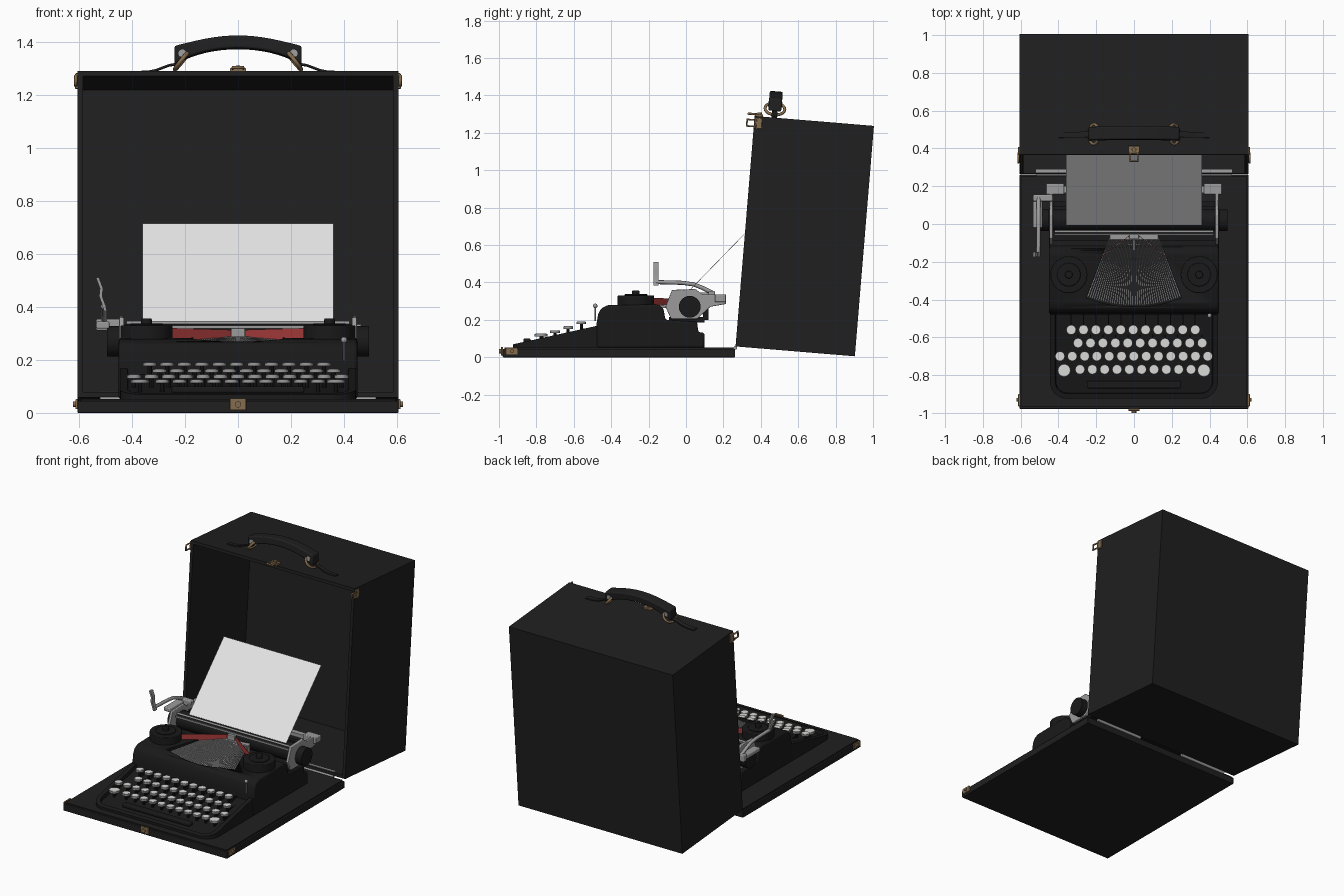
import bpy, bmesh, math
from mathutils import Vector, Matrix

if "Cube" in bpy.data.objects:
    bpy.data.objects.remove(bpy.data.objects["Cube"])

def material(name, r, g, b):
    m = bpy.data.materials.new(name)
    m.diffuse_color = (r, g, b, 1)
    m.use_nodes = True
    m.node_tree.nodes["Principled BSDF"].inputs["Base Color"].default_value = m.diffuse_color
    return m

LEATHER = material("black_leatherette", .014, .014, .014)
BLACK = material("black_enamel", .010, .010, .010)
BRASS = material("aged_brass", .24, .155, .075)
NICKEL = material("nickel", .33, .33, .33)
PAPER = material("paper_white", .78, .78, .78)
RED = material("red_ribbon", .40, .045, .045)
KEYS = material("key_ivory", .70, .70, .68)

def finish(name, bm, mat, bevel=0, smooth=True, segs=3):
    bmesh.ops.recalc_face_normals(bm, faces=bm.faces)
    me = bpy.data.meshes.new(name)
    bm.to_mesh(me)
    bm.free()
    if smooth:
        me.shade_smooth()
        me.set_sharp_from_angle(angle=math.radians(35))
    me.materials.append(mat)
    ob = bpy.data.objects.new(name, me)
    bpy.context.collection.objects.link(ob)
    if bevel:
        mod = ob.modifiers.new("bevel", 'BEVEL')
        mod.width, mod.segments, mod.limit_method = bevel, segs, 'ANGLE'
    return ob

def add_box(bm, x0, x1, y0, y1, z0, z1):
    m = Matrix.Translation(((x0+x1)/2, (y0+y1)/2, (z0+z1)/2)) @ Matrix.Diagonal((x1-x0, y1-y0, z1-z0, 1))
    return bmesh.ops.create_cube(bm, size=1, matrix=m)

def box(name, dims, mat, bevel=0):
    bm = bmesh.new()
    add_box(bm, *dims)
    return finish(name, bm, mat, bevel, smooth=False)

AX = {'x': Matrix.Rotation(math.pi/2, 4, 'Y'), 'y': Matrix.Rotation(math.pi/2, 4, 'X'), 'z': Matrix.Identity(4)}

def add_cyl(bm, c, r, depth, axis='z', segs=32):
    bmesh.ops.create_cone(bm, cap_ends=True, segments=segs, radius1=r, radius2=r, depth=depth,
                          matrix=Matrix.Translation(c) @ AX[axis])

def cyl(name, c, r, depth, mat, axis='z', segs=32):
    bm = bmesh.new()
    add_cyl(bm, c, r, depth, axis, segs)
    return finish(name, bm, mat)

def prism(name, pts, vec, mat, bevel=0):
    """Closed 3D outline pushed along vec."""
    bm = bmesh.new()
    f = bm.faces.new([bm.verts.new(p) for p in pts])
    g = bmesh.ops.extrude_face_region(bm, geom=[f])['geom']
    bmesh.ops.translate(bm, vec=vec, verts=[v for v in g if isinstance(v, bmesh.types.BMVert)])
    return finish(name, bm, mat, bevel)

def tube(name, pts, r, mat, closed=False):
    cu = bpy.data.curves.new(name, 'CURVE')
    cu.dimensions, cu.bevel_depth, cu.bevel_resolution, cu.use_fill_caps = '3D', r, 2, True
    sp = cu.splines.new('POLY')
    sp.points.add(len(pts)-1)
    for p, q in zip(sp.points, pts):
        p.co = (*q, 1)
    sp.use_cyclic_u = closed
    cu.materials.append(mat)
    ob = bpy.data.objects.new(name, cu)
    bpy.context.collection.objects.link(ob)
    return ob

# ---- carrying case base ----
box("case_base", (-.605, .605, -.98, .263, 0, .045), LEATHER, .004)
box("case_base_panel", (-.595, .595, -.97, .255, .04, .053), LEATHER)
box("base_front_latch", (-.03, .03, -.989, -.978, .01, .055), BRASS, .003)
cyl("base_front_latch_knob", (0, -.99, .032), .012, .02, BRASS, 'y', 16)
for s, n in ((-1, "left"), (1, "right")):
    xs = sorted((s*.603, s*.613))
    box(f"base_latch_{n}", (*xs, -.965, -.9, .014, .052), BRASS, .003)
    cyl(f"base_latch_knob_{n}", (s*.612, -.93, .033), .01, .02, BRASS, 'x', 16)

# ---- case lid: built upright at its hinge, then leaned back ----
lid = []
bm = bmesh.new()
add_box(bm, -.605, .605, 0, .64, 0, 1.236)
bm.faces.ensure_lookup_table()
front = min(bm.faces, key=lambda f: f.calc_center_median().y)
bmesh.ops.inset_region(bm, faces=[front], thickness=.02, use_even_offset=True)
g = bmesh.ops.extrude_discrete_faces(bm, faces=[front])['faces']
bmesh.ops.translate(bm, vec=(0, .62, 0), verts=g[0].verts)
lid.append(finish("case_lid", bm, LEATHER, smooth=False))

# arched handle
n = 16
top, bot = [], []
for i in range(n+1):
    t = 2*i/n - 1
    zc, h = 1.353 - .05*t*t, .024 + .010*t**4
    top.append((.24*t, .07, zc + h))
    bot.append((.24*t, .07, zc - h))
lid.append(prism("handle_grip", top + bot[::-1], (0, .07, 0), LEATHER, .008))
for s, nm in ((-1, "left"), (1, "right")):
    ring = [(s*(.212 + .026*math.cos(a)), .105 + .053*math.sin(a), 1.283 - .032*math.cos(a))
            for a in (2*math.pi*k/20 for k in range(20))]
    lid.append(tube(f"handle_ring_{nm}", ring, .008, BRASS, True))
    lid.append(cyl(f"handle_rivet_{nm}", (s*.21, .105, 1.308), .015, .074, NICKEL, 'y', 16))
    path = [(.22, 1.272), (.26, 1.266), (.31, 1.247), (.34, 1.241), (.40, 1.239)]
    strap = [(s*x, .09, z+.004) for x, z in path] + [(s*x, .09, z-.004) for x, z in path[::-1]]
    lid.append(prism(f"handle_strap_{nm}", strap, (0, .03, 0), LEATHER))
    # side latch with its hasp loop
    xs = sorted((s*.603, s*.614))
    lid.append(box(f"lid_latch_{nm}", (*xs, .002, .042, 1.17, 1.228), BRASS, .003))
    hasp = [(s*.612, y, z) for y, z in ((.01, 1.18), (-.038, 1.18), (-.038, 1.215), (.01, 1.215))]
    lid.append(tube(f"lid_hasp_{nm}", hasp, .006, BRASS, True))
    # hinge
    xs = sorted((s*.17, s*.52))
    lid.append(box(f"hinge_leaf_{nm}", (*xs, .006, .022, .019, .023), NICKEL))
    cyl(f"hinge_pin_{nm}", (s*.345, .264, .05), .010, .35, NICKEL, 'x', 12)
lid.append(box("lid_top_latch", (-.03, .03, .002, .045, 1.232, 1.247), BRASS, .003))
lid.append(cyl("lid_top_latch_knob", (0, .025, 1.25), .012, .014, BRASS, 'z', 16))
lid.append(tube("lid_top_hasp", [(x, y, 1.246) for x, y in ((-.02, .01), (-.02, -.035), (.02, -.035), (.02, .01))],
                .006, BRASS, True))
LEAN = Matrix.Translation((0, .265, .058)) @ Matrix.Rotation(math.radians(-4.73), 4, 'X')
for ob in lid:
    ob.matrix_world = LEAN

# ---- keyboard tray: rounded front, sloping top, sunken well ----
r = .09
arc = [(.355 + r*math.cos(a), -.835 - r*math.sin(a)) for a in (math.pi/2*k/8 for k in range(9))]
outline = [(.445, -.43)] + arc + [(-x, y) for x, y in arc[::-1]] + [(-.445, -.43)]
slope = lambda y: .068 + .22*(y + .93)
bm = bmesh.new()
tops = [bm.verts.new((x, y, slope(y))) for x, y in outline]
lows = [bm.verts.new((x, y, .05)) for x, y in outline]
lid_face = bm.faces.new(tops)
bm.faces.new(lows)
for i in range(len(outline)):
    j = (i+1) % len(outline)
    bm.faces.new((tops[i], tops[j], lows[j], lows[i]))
bmesh.ops.recalc_face_normals(bm, faces=bm.faces)
bmesh.ops.inset_region(bm, faces=[lid_face], thickness=.028, use_even_offset=True)
bmesh.ops.inset_region(bm, faces=[lid_face], thickness=.004, use_even_offset=True)
bmesh.ops.translate(bm, vec=(0, 0, -.022), verts=lid_face.verts)
finish("keyboard_tray", bm, BLACK)

# ---- keys ----
rows = [(-.56, .190, [-.333 + .0657*i for i in range(11)]), (-.63, .165, [-.296 + .0657*i for i in range(11)]),
        (-.70, .143, [-.392 + .0652*i for i in range(13)]), (-.77, .125, [-.286 + .0653*i for i in range(10)])]
caps, rings, stems = bmesh.new(), bmesh.new(), bmesh.new()
keys = [(x, y, z, .026) for y, z, xs in rows for x in xs] + [(s*.37, -.775, .125, .034) for s in (-1, 1)]
for x, y, z, rad in keys:
    add_cyl(rings, (x, y, z-.007), rad, .012, 'z', 20)
    add_cyl(caps, (x, y, z-.004), rad-.004, .010, 'z', 20)
    add_cyl(stems, (x, y, z-.035), .008, .05, 'z', 8)
    add_box(stems, x-.003, x+.003, y, -.46, z-.055, z-.035)
finish("key_caps", caps, KEYS)
finish("key_rims", rings, NICKEL)
finish("key_stems", stems, BLACK)
box("space_bar", (-.25, .25, -.87, -.83, .075, .1), BLACK, .008)

# ---- body hood with a fan-shaped opening ----
prof = [(-.478, .05), (-.478, .18), (-.47, .23), (-.455, .26), (-.42, .278), (-.15, .284), (-.12, .26),
        (-.11, .2), (.06, .19), (.065, .135), (.1, .13), (.1, .05)]
hood = prism("hood", [(-.45, y, z) for y, z in prof], (.9, 0, 0), BLACK, .012)
PIVOT, HALF, R0, R1 = .27, .365, .335, .70
polar = lambda rad, a: (rad*math.sin(a), PIVOT - rad*math.cos(a))
angs = [HALF*(2*k/16 - 1) for k in range(17)]
drop = lambda rad: .287 - .03*(rad-R0)/(R1-R0)
fan = [(*polar(R0-.01, a), drop(R0)-.02) for a in angs] + [(*polar(R1+.008, a), drop(R1)-.02) for a in angs[::-1]]
cutter = prism("fan_cutter", fan, (0, 0, .2), BLACK)
cutter.hide_render = True
cutter.hide_set(True)
cut = hood.modifiers.new("fan_opening", 'BOOLEAN')
cut.operation, cut.object, cut.solver = 'DIFFERENCE', cutter, 'EXACT'
box("body_foot", (-.445, .445, -.5, .1, .05, .09), BLACK)

# type bars
bm = bmesh.new()
N = 42
for i in range(N):
    a, w = HALF*.98*(2*i/(N-1) - 1), .0055
    ends = [(rad, a+d, dz) for rad in (R0, R1) for d in (-w, w) for dz in (-.018, 0)]
    v = [bm.verts.new((*polar(rad, an), drop(rad)+dz)) for rad, an, dz in ends]
    for f in ((0, 1, 3, 2), (4, 5, 7, 6), (0, 1, 5, 4), (2, 3, 7, 6), (1, 3, 7, 5), (0, 2, 6, 4)):
        bm.faces.new([v[k] for k in f])
finish("type_bars", bm, NICKEL, smooth=False)
box("type_segment", (-.13, .13, -.085, -.055, .22, .288), NICKEL, .004)
box("type_guide", (-.027, .027, -.078, -.05, .25, .318), NICKEL, .004)

# ribbon spools and ribbon
for s, nm in ((-1, "left"), (1, "right")):
    bm = bmesh.new()
    add_cyl(bm, (s*.345, -.268, .303), .098, .054, 'z', 40)
    add_cyl(bm, (s*.345, -.268, .333), .062, .008, 'z', 40)
    add_cyl(bm, (s*.345, -.268, .343), .02, .026, 'z', 20)
    finish(f"ribbon_spool_{nm}", bm, BLACK, .004, segs=2)
    a, b = Vector((s*.255, -.235, .275)), Vector((s*.02, -.06, .268))
    th = Vector((0, .003, 0))
    prism(f"ribbon_{nm}", [a, b, b+th, a+th], (0, 0, .045), RED)

# small lever knob beside the keys
cyl("shift_pin", (.4, -.485, .235), .004, .08, NICKEL, 'z', 8)
bm = bmesh.new()
bmesh.ops.create_uvsphere(bm, u_segments=12, v_segments=8, radius=.012, matrix=Matrix.Translation((.4, -.485, .275)))
finish("shift_pin_ball", bm, NICKEL)

# ---- carriage ----
cyl("platen", (0, .02, .275), .058, .86, BLACK, 'x')
plate = [(-.11, .27), (-.075, .36), (.05, .365), (.09, .335), (.21, .335), (.215, .285), (.13, .27), (.06, .205), (-.08, .205)]
for s, nm in ((-1, "left"), (1, "right")):
    prism(f"carriage_end_{nm}", [(s*.43, y, z) for y, z in plate], (s*.018, 0, 0), NICKEL, .004)
    cyl(f"platen_knob_{nm}", (s*.472, .02, .27), .058, .046, BLACK, 'x', 28)
    box(f"carriage_bracket_{nm}", (*sorted((s*.37, s*.465)), .155, .215, .295, .335), NICKEL, .005)
box("carriage_rail", (-.43, .43, -.09, .1, .185, .215), BLACK)
box("rear_rail", (-.44, .44, .165, .2, .3, .325), NICKEL)
box("carriage_back", (-.43, .43, .09, .12, .2, .31), BLACK)
tube("paper_bail", [(-.42, -.04, .34), (.42, -.04, .34)], .007, NICKEL)
box("paper_scale", (-.42, .42, -.058, -.05, .318, .330), NICKEL)
prism("paper", [(-.36, -.005, .335), (-.36, .365, .715), (-.36, .367, .713), (-.36, -.003, .333)], (.72, 0, 0), PAPER)

# carriage return lever
box("lever_mount", (-.535, -.43, .12, .155, .31, .355), NICKEL, .006)
box("lever_block", (-.535, -.485, -.02, .12, .318, .345), NICKEL, .006)
tube("return_lever", [(-.505, .14, .345), (-.505, .09, .37), (-.505, .04, .39), (-.505, -.02, .398), (-.507, -.16, .402)],
     .011, NICKEL)
blade = [(-.5, .385), (-.507, .41), (-.518, .44), (-.515, .47), (-.53, .51)]
prism("lever_blade", [(x-.006, -.175, z) for x, z in blade] + [(x+.006, -.175, z) for x, z in blade[::-1]],
      (0, .028, 0), NICKEL)
